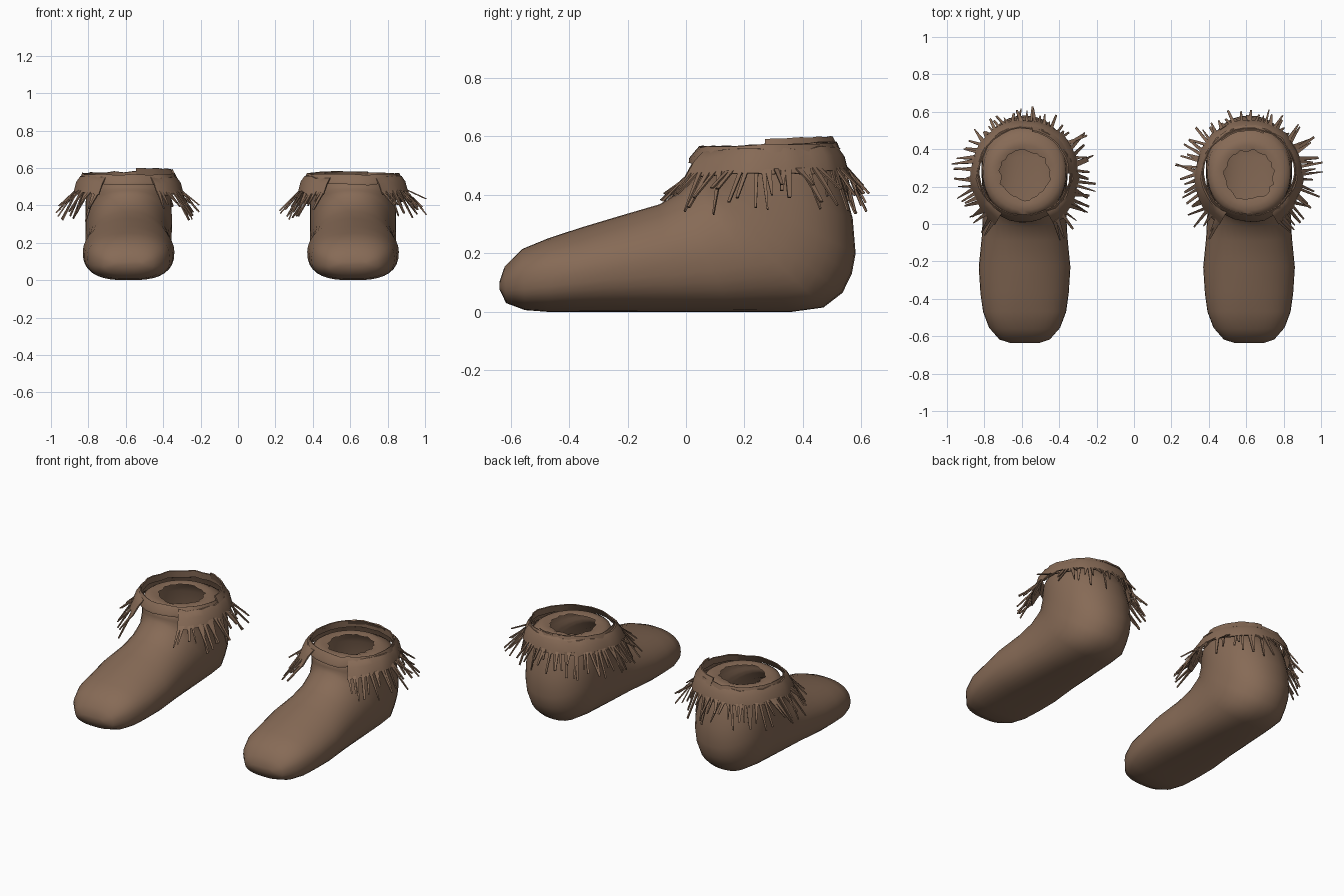
import bpy, bmesh, math, random
from mathutils import Vector

if "Cube" in bpy.data.objects:
    bpy.data.objects.remove(bpy.data.objects["Cube"])

leather = bpy.data.materials.new("brown leather")
leather.diffuse_color = (0.24, 0.145, 0.093, 1)
leather.use_nodes = True
leather.node_tree.nodes["Principled BSDF"].inputs["Base Color"].default_value = leather.diffuse_color
CY = 0.27  # ankle centre in y


def finish(name, bm, x, angle=40):
    bmesh.ops.recalc_face_normals(bm, faces=bm.faces)
    me = bpy.data.meshes.new(name)
    bm.to_mesh(me)
    bm.free()
    me.materials.append(leather)
    ob = bpy.data.objects.new(name, me)
    bpy.context.collection.objects.link(ob)
    ob.location.x = x
    bpy.ops.object.select_all(action='DESELECT')
    ob.select_set(True)
    bpy.context.view_layer.objects.active = ob
    bpy.ops.object.shade_smooth_by_angle(angle=math.radians(angle))
    return ob


def bridge(bm, rings):
    for a, b in zip(rings, rings[1:]):
        n = len(a)
        for i in range(n):
            j = (i + 1) % n
            bm.faces.new((a[i], a[j], b[j], b[i]))


# Shoe sections fanning from toe to ankle: bottom y,z, top y,z, half width
SECTIONS = [
    (-0.637, 0.075, -0.637, 0.105, 0.075),
    (-0.615, 0.03, -0.62, 0.155, 0.135),
    (-0.55, 0.006, -0.56, 0.215, 0.19),
    (-0.47, 0.0, -0.47, 0.252, 0.222),
    (-0.38, 0.0, -0.36, 0.288, 0.236),
    (-0.24, 0.0, -0.22, 0.33, 0.245),
    (-0.05, 0.0, -0.09, 0.368, 0.229),
    (0.15, 0.0, -0.02, 0.41, 0.222),
    (0.36, 0.0, 0.01, 0.44, 0.226),
    (0.47, 0.015, 0.02, 0.455, 0.23),
    (0.535, 0.065, 0.025, 0.463, 0.231),
    (0.567, 0.13, 0.027, 0.47, 0.231),
    (0.58, 0.2, 0.03, 0.48, 0.231),
    (0.57, 0.32, 0.03, 0.49, 0.23),
    (0.54, 0.43, 0.035, 0.50, 0.227),
    (0.505, 0.515, 0.045, 0.515, 0.222),
]


def shoe(name, x, rng):
    bm = bmesh.new()
    n, rings = 36, []
    for k, (yb, zb, yt, zt, w) in enumerate(SECTIONS):
        ring = []
        for i in range(n):
            a = 2 * math.pi * i / n - math.pi / 2
            c, s = math.cos(a), math.sin(a)
            e = 2 / 2.4 if k < 8 else 2 / 2.15
            if s > 0 and 3 < k < 8:
                e = 1.0                # tented instep
            px = w * math.copysign(abs(c) ** e, c)
            t = 0.5 + 0.5 * math.copysign(abs(s) ** e, s)
            if k < 10:
                t = t ** 1.12          # widest below the middle
            ring.append(bm.verts.new((px, yb + (yt - yb) * t, zb + (zt - zb) * t)))
        rings.append(ring)
    bm.faces.new(rings[0])
    # rim rounds inward to a ragged foot opening
    for r, z, jit in ((0.215, 0.53, 0), (0.19, 0.544, 0), (0.16, 0.549, 0), (0.132, 0.542, 0.009)):
        ring = []
        for i in range(n):
            a = 2 * math.pi * i / n - math.pi / 2
            rr = r + rng.uniform(-jit, jit)
            ring.append(bm.verts.new((rr * math.cos(a), CY - 0.008 - rr * math.sin(a), z)))
        rings.append(ring)
    bridge(bm, rings)
    finish(name, bm, x, 50)


def ankle_point(r, z, a):
    """Point round the ankle; leans back at the top and flares low at the front."""
    f = max(0, -math.sin(a)) ** 2
    low = (0.565 - z) / 0.1
    r += f * (0.06 * low - 0.018)
    z += 0.008 * math.sin(a) - 0.012 * f * low
    return Vector((r * math.cos(a), CY + r * math.sin(a), z))


def swept_band(name, x, profile, start, end, steps, rng, jit):
    """Closed radius/height profile swept around the ankle."""
    bm = bmesh.new()
    full = end - start > 2 * math.pi - 0.01
    rings = []
    for i in range(steps + (0 if full else 1)):
        a = start + (end - start) * i / steps
        dr, dz = rng.uniform(-jit, jit), rng.uniform(-jit, jit)
        rings.append([bm.verts.new(ankle_point(r + dr, z + dz, a)) for r, z in profile])
    if full:
        rings.append(rings[0])
    else:
        bm.faces.new(rings[0])
        bm.faces.new(rings[-1])
    bridge(bm, rings)
    finish(name, bm, x)


def fringe(name, x, rng, start, end, count):
    bm = bmesh.new()
    for i in range(count):
        a = start + (end - start) * (i + rng.uniform(0.1, 0.9)) / count
        out = Vector((math.cos(a), math.sin(a), 0))
        root = ankle_point(0.279, 0.487, a)
        a2 = a + rng.uniform(-0.4, 0.4)
        reach, drop = rng.uniform(0.02, 0.08), rng.uniform(0.05, 0.165)
        if abs(out.x) > 0.75 or out.y < -0.6:
            reach += 0.04              # strips splay furthest at sides and front
        tip = root + Vector((math.cos(a2) * reach, math.sin(a2) * reach, -drop))
        side = Vector((-out.y, out.x, 0))
        thick = out * 0.003 + Vector((0, 0, 0.002))
        w1, w2 = rng.uniform(0.007, 0.012), rng.uniform(0.002, 0.006)
        rings = [[bm.verts.new(p + side * w * s + thick * t)
                  for s, t in ((-1, -1), (1, -1), (1, 1), (-1, 1))]
                 for p, w in ((root, w1), (tip, w2))]
        bridge(bm, rings)
        bm.faces.new(rings[0])
        bm.faces.new(rings[1])
    finish(name, bm, x, 20)


COLLAR = [(0.243, 0.528), (0.24, 0.570), (0.246, 0.572), (0.259, 0.535), (0.253, 0.523)]
FLAP = [(0.247, 0.556), (0.255, 0.555), (0.276, 0.525), (0.289, 0.472), (0.282, 0.47), (0.266, 0.52)]
START, END = math.radians(-60), math.radians(240)   # gap at the front

for side, x, seed in (("left", -0.585, 4), ("right", 0.615, 9)):
    rng = random.Random(seed)
    shoe(side + "_shoe", x, rng)
    swept_band(side + "_collar", x, COLLAR, 0, 2 * math.pi, 30, rng, 0.004)
    swept_band(side + "_folded_cuff", x, FLAP, START, END, 28, rng, 0.006)
    fringe(side + "_fringe", x, rng, START, END, 60)
    # raised overlap at the back of the collar
    lo, hi = (0, 80) if side == "left" else (70, 130)
    lift = 0.026 if side == "left" else 0.008
    swept_band(side + "_collar_overlap", x, [(0.24, 0.55), (0.228, 0.565 + lift),
               (0.236, 0.566 + lift), (0.259, 0.55)],
               math.radians(lo), math.radians(hi), 10, rng, 0.002)
